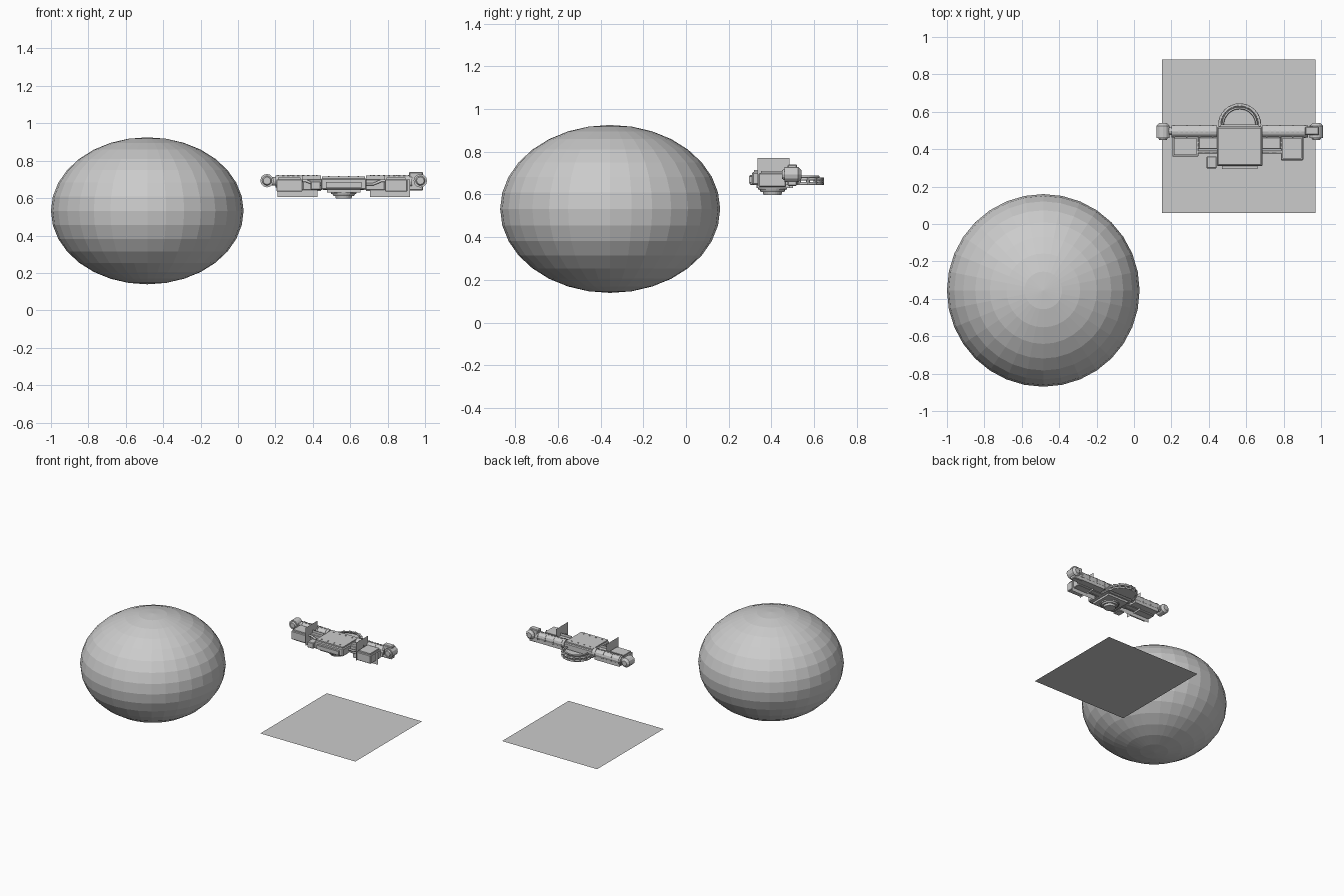
import bpy, math
from mathutils import Vector

cube = bpy.data.objects.get("Cube")
if cube:
    bpy.data.objects.remove(cube, do_unlink=True)

grey = bpy.data.materials.new("plain grey")
grey.use_nodes = True
grey.diffuse_color = (0.6, 0.6, 0.6, 1)
grey.node_tree.nodes["Principled BSDF"].inputs["Base Color"].default_value = (0.6, 0.6, 0.6, 1)


def finish(name, bevel=0):
    ob = bpy.context.object
    ob.name = name
    ob.data.materials.clear()
    ob.data.materials.append(grey)
    if bevel:
        mod = ob.modifiers.new("edge bevel", "BEVEL")
        mod.width = bevel
        mod.segments = 1
    return ob


def box(name, x, y, z, bevel=0):
    """Box given by its (low, high) range on each axis."""
    spans = (x, y, z)
    bpy.ops.mesh.primitive_cube_add(size=1, location=[sum(s) / 2 for s in spans])
    bpy.context.object.scale = [s[1] - s[0] for s in spans]
    bpy.ops.object.transform_apply(location=False, rotation=False, scale=True)
    return finish(name, bevel)


def cone(name, a, b, r1, r2=None, sides=16):
    """Cylinder or cone from point a to point b."""
    a, b = Vector(a), Vector(b)
    d = b - a
    bpy.ops.mesh.primitive_cone_add(vertices=sides, radius1=r1, radius2=r1 if r2 is None else r2,
                                    depth=d.length, location=(a + b) / 2,
                                    rotation=d.to_track_quat("Z", "Y").to_euler())
    return finish(name)


def sheet(name, corners):
    mesh = bpy.data.meshes.new(name)
    mesh.from_pydata(corners, [], [tuple(range(len(corners)))])
    ob = bpy.data.objects.new(name, mesh)
    bpy.context.collection.objects.link(ob)
    mesh.materials.append(grey)


def tube(name, points, radius, cyclic=False):
    curve = bpy.data.curves.new(name, "CURVE")
    curve.dimensions = "3D"
    curve.bevel_depth = radius
    curve.bevel_resolution = 1
    curve.use_fill_caps = True
    line = curve.splines.new("POLY")
    line.points.add(len(points) - 1)
    for p, co in zip(line.points, points):
        p.co = (*co, 1)
    line.use_cyclic_u = cyclic
    curve.materials.append(grey)
    bpy.context.collection.objects.link(bpy.data.objects.new(name, curve))


# Ground sheet and large flattened globe
sheet("ground_sheet", [(0.15, 0.06, 0), (0.97, 0.06, 0), (0.97, 0.88, 0), (0.15, 0.88, 0)])
bpy.ops.mesh.primitive_uv_sphere_add(segments=32, ring_count=16, radius=1,
                                     location=(-0.485, -0.355, 0.532))
bpy.context.object.scale = (0.515, 0.515, 0.393)
finish("globe")

# Central hull
CX = 0.565
box("hull", (0.443, 0.688), (0.31, 0.52), (0.645, 0.705), 0.006)
box("hull_roof", (0.45, 0.68), (0.318, 0.512), (0.705, 0.715))
box("hull_belly", (0.475, 0.655), (0.33, 0.50), (0.63, 0.645))
box("front_sill", (0.47, 0.66), (0.295, 0.31), (0.655, 0.685))
for i in range(4):
    x = 0.485 + i * 0.053
    for y in (0.34, 0.485):
        box("roof_rivet", (x - 0.004, x + 0.004), (y - 0.004, y + 0.004), (0.715, 0.719))

# Stepped drum below the hull
for r, top, bottom in ((0.072, 0.64, 0.622), (0.06, 0.622, 0.612), (0.045, 0.612, 0.597)):
    cone("belly_drum", (CX, 0.405, bottom), (CX, 0.405, top), r * 0.92, r, 24)


# Half round rear gallery
def arc(r, z):
    return [(CX + r * math.cos(math.pi * i / 16), 0.53 + r * math.sin(math.pi * i / 16), z)
            for i in range(17)]


for r, z, thick in ((0.107, 0.672, 0.008), (0.107, 0.65, 0.008), (0.09, 0.683, 0.006)):
    tube("gallery_rail", arc(r, z), thick)
sheet("gallery_deck", arc(0.106, 0.667))
sheet("gallery_floor", arc(0.1, 0.648))
for p, q in list(zip(arc(0.107, 0.645), arc(0.107, 0.68)))[::2]:
    cone("gallery_post", p, q, 0.009, sides=8)

# Wings: s = -1 for the low x wing, 1 for the high x wing
for s in (-1, 1):
    def span(a, b):
        return tuple(sorted((CX + s * a, CX + s * b)))

    def at(d, y, z):
        return (CX + s * d, y, z)

    side = "left" if s > 0 else "right"
    # Long rear tank with bands and ridge blocks
    cone(side + "_tank", at(0.12, 0.495, 0.688), at(0.365, 0.495, 0.688), 0.032, sides=12)
    box(side + "_tank_base", span(0.14, 0.355), (0.465, 0.522), (0.645, 0.68))
    for d in (0.14, 0.21, 0.28, 0.345):
        cone(side + "_tank_band", at(d, 0.495, 0.688), at(d + 0.008, 0.495, 0.688), 0.035, sides=12)
    for i in range(7):
        d = 0.155 + i * 0.027
        box(side + "_ridge_block", span(d, d + 0.013), (0.49, 0.50), (0.716, 0.724))

    # Connecting block and bent pipes
    box(side + "_connector", span(0.115, 0.22), (0.40, 0.465), (0.642, 0.70), 0.004)
    for y in (0.385, 0.41, 0.435):
        tube(side + "_pipe", [at(0.11, y, 0.675), at(0.16, y, 0.675),
                              at(0.2, y, 0.692), at(0.26, y, 0.692)], 0.008)

    # Square cargo module and its lid
    front = 0.34 if s > 0 else 0.36
    outer = 0.34 if s > 0 else 0.36
    box(side + "_module", span(0.22, outer), (front, 0.468), (0.635, 0.70), 0.004)
    box(side + "_module_lid", span(0.23, outer - 0.01), (front + 0.01, 0.46), (0.70, 0.71))

    # Thin upright fins
    x = CX + s * 0.218
    sheet(side + "_upright_fin", [(x, 0.335, 0.63), (x, 0.485, 0.63),
                                  (x, 0.485, 0.77), (x, 0.335, 0.77)])
    sheet(side + "_cross_fin", [at(0.14, 0.41, 0.607), at(0.355, 0.41, 0.607),
                                at(0.355, 0.41, 0.70), at(0.14, 0.41, 0.70)])
    sheet(side + "_inner_fin", [at(0.12, 0.425, 0.638), at(0.222, 0.425, 0.638),
                                at(0.222, 0.425, 0.72), at(0.12, 0.425, 0.72)])

    # End pod
    cone(side + "_pod_neck", at(0.36, 0.497, 0.69), at(0.385, 0.497, 0.69), 0.022, sides=12)
    cone(side + "_pod_ring", at(0.41, 0.46, 0.693), at(0.41, 0.525, 0.693), 0.036, sides=12)
    cone(side + "_pod_cap", at(0.41, 0.525, 0.693), at(0.41, 0.54, 0.693), 0.036, 0.02, sides=12)
    cone(side + "_pod_nose", at(0.41, 0.46, 0.693), at(0.41, 0.45, 0.693), 0.026, 0.02, sides=12)

# Plate around the high x pod and small box beside the hull
box("left_pod_frame", (0.915, 0.99), (0.475, 0.52), (0.64, 0.74), 0.005)
box("side_locker", (0.388, 0.442), (0.297, 0.362), (0.645, 0.69), 0.004)
